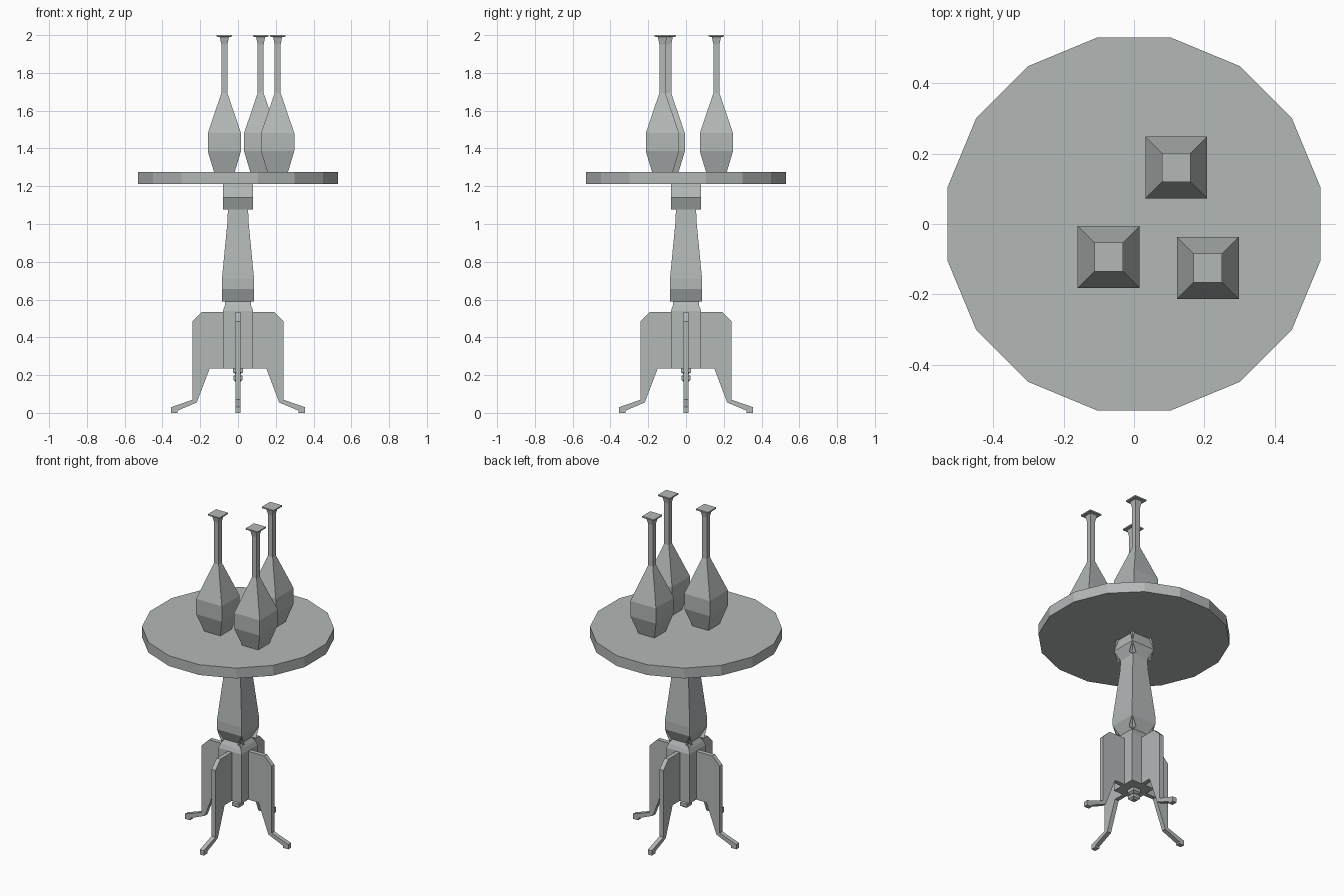
import bpy, bmesh, math

cube = bpy.data.objects.get("Cube")
if cube:
    bpy.data.objects.remove(cube, do_unlink=True)

grey = bpy.data.materials.new("stone grey")
grey.use_nodes = True
GREY = (0.45, 0.48, 0.475, 1)
grey.diffuse_color = GREY
grey.node_tree.nodes["Principled BSDF"].inputs["Base Color"].default_value = GREY


def finish(name, bm, location=(0, 0, 0), fix_normals=True):
    if fix_normals:
        bmesh.ops.recalc_face_normals(bm, faces=bm.faces)
    mesh = bpy.data.meshes.new(name)
    bm.to_mesh(mesh)
    bm.free()
    mesh.materials.append(grey)
    obj = bpy.data.objects.new(name, mesh)
    obj.location = location
    bpy.context.collection.objects.link(obj)
    return obj


def turned(name, profile, sides=4, location=(0, 0, 0)):
    """Solid of stacked polygon rings; profile holds (half width, z)."""
    bm = bmesh.new()
    rings = []
    for half, z in profile:
        r = half / math.cos(math.pi / sides)
        angles = [(i + 0.5) * math.tau / sides for i in range(sides)]
        rings.append([bm.verts.new((r * math.cos(a), r * math.sin(a), z)) for a in angles])
    for low, high in zip(rings, rings[1:]):
        for i in range(sides):
            j = (i + 1) % sides
            bm.faces.new((low[i], low[j], high[j], high[i]))
    bm.faces.new(rings[0][::-1])
    bm.faces.new(rings[-1])
    return finish(name, bm, location)


def folded_collar(name, half, profile):
    """Four folded panels of full width, with open corner flaps."""
    bm = bmesh.new()
    for k in range(4):
        c, s = round(math.cos(k * math.pi / 2)), round(math.sin(k * math.pi / 2))
        rows = []
        for depth, z in profile:
            rows.append([bm.verts.new((c * x + s * depth, s * x - c * depth, z))
                         for x in (-half, half)])
        for low, high in zip(rows, rows[1:]):
            bm.faces.new((low[0], low[1], high[1], high[0]))
    return finish(name, bm, fix_normals=False)


# Round top
turned("table_top", [(0.53, 1.212), (0.53, 1.276)], sides=16)

# Square baluster column with its collars
turned("column", [(0.055, 0.59), (0.085, 0.655), (0.085, 0.71),
                  (0.057, 1.0), (0.053, 1.08), (0.053, 1.212)])
folded_collar("upper_collar", 0.08, [(0.053, 1.077), (0.08, 1.14), (0.06, 1.212)])
folded_collar("lower_collar", 0.085, [(0.055, 0.59), (0.085, 0.655)])
turned("post", [(0.08, 0.235), (0.08, 0.54), (0.07, 0.565), (0.055, 0.59)])
folded_collar("post_cap", 0.07, [(0.07, 0.565), (0.055, 0.59)])
turned("finial", [(0.012, 0.165), (0.024, 0.175), (0.024, 0.195),
                  (0.014, 0.205), (0.026, 0.215), (0.026, 0.235)])

# Four flat legs
leg_outline = [(0.05, 0.535), (0.19, 0.535), (0.24, 0.485), (0.24, 0.07),
               (0.355, 0.03), (0.355, 0), (0.32, 0), (0.32, 0.012),
               (0.218, 0.055), (0.15, 0.235), (0.05, 0.235)]
for k, side in enumerate(("left", "back", "right", "front")):
    bm = bmesh.new()
    face = bm.faces.new([bm.verts.new((x, -0.0135, z)) for x, z in leg_outline])
    grown = bmesh.ops.extrude_face_region(bm, geom=[face])
    moved = [v for v in grown["geom"] if isinstance(v, bmesh.types.BMVert)]
    bmesh.ops.translate(bm, verts=moved, vec=(0, 0.027, 0))
    leg = finish(side + "_leg", bm)
    leg.rotation_euler.z = k * math.pi / 2

# Three square vases
vase_profile = [(0.055, 0), (0.088, 0.11), (0.088, 0.205), (0.016, 0.417),
                (0.016, 0.675), (0.024, 0.714), (0.041, 0.716), (0.041, 0.724)]
for name, x, y in (("right_vase", -0.072, -0.094), ("back_vase", 0.12, 0.161),
                   ("left_vase", 0.21, -0.125)):
    turned(name, vase_profile, location=(x, y, 1.276))
